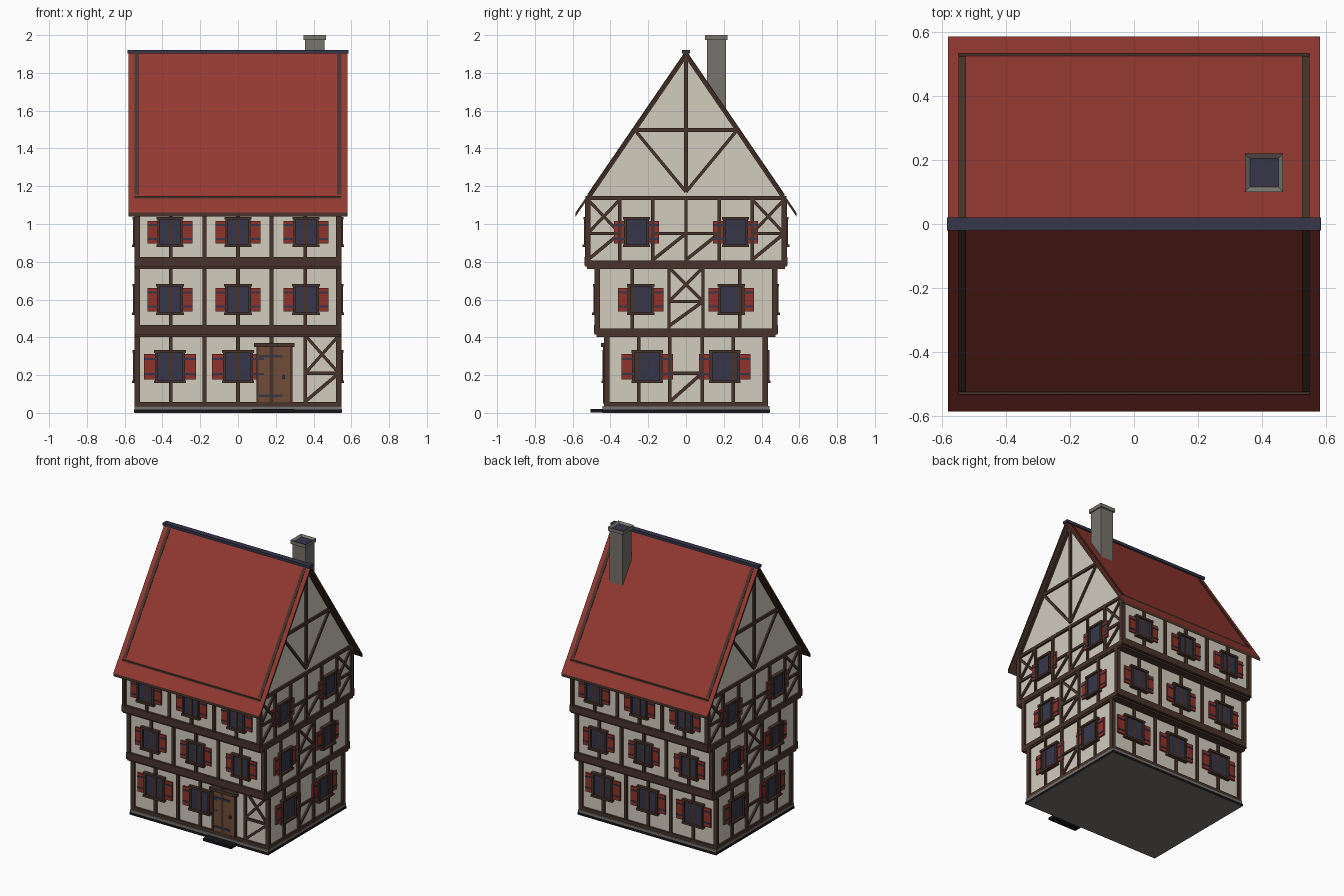
import bpy, bmesh, math
from mathutils import Matrix, Vector

cube = bpy.data.objects.get("Cube")
if cube:
    bpy.data.objects.remove(cube, do_unlink=True)


def material(name, hex_code):
    srgb = [int(hex_code[i:i + 2], 16) / 255 for i in (0, 2, 4)]
    lin = [c / 12.92 if c < 0.04 else ((c + 0.055) / 1.055) ** 2.4 for c in srgb]
    m = bpy.data.materials.new(name)
    m.use_nodes = True
    m.diffuse_color = (*lin, 1)
    m.node_tree.nodes["Principled BSDF"].inputs["Base Color"].default_value = (*lin, 1)
    return m


PLASTER = material("cream plaster", "d2ccbe")
TIMBER = material("dark timber", "49342b")
TILE = material("red roof tile", "933931")
SHUTTER = material("red shutter paint", "8e322c")
SLATE = material("dark blue slate", "36364a")
DOOR = material("door wood", "704c38")
STONE = material("grey stone", "77736d")
BLACK = material("black footing", "17151a")

parts = {}


def part(name, *mats):
    if name not in parts:
        parts[name] = (bmesh.new(), mats)
    return parts[name][0]


def add_box(name, mat, x, y, z):
    """Axis-aligned box from three (low, high) ranges."""
    mid = Vector([sum(r) / 2 for r in (x, y, z)])
    size = [r[1] - r[0] for r in (x, y, z)]
    m = Matrix.Translation(mid) @ Matrix.Diagonal((*size, 1))
    return bmesh.ops.create_cube(part(name, mat), size=1, matrix=m)["verts"]


def add_prism(name, mats, outline, half):
    """Extrude a (y, z) outline along x."""
    bm = part(name, *mats)
    face = bm.faces.new([bm.verts.new((-half, y, z)) for y, z in outline])
    out = bmesh.ops.extrude_face_region(bm, geom=[face])["geom"]
    bmesh.ops.translate(bm, vec=(2 * half, 0, 0),
                        verts=[v for v in out if isinstance(v, bmesh.types.BMVert)])
    bmesh.ops.recalc_face_normals(bm, faces=bm.faces)
    return bm


class Wall:
    """One wall; u runs to the right as seen from outside, quarter turns pick the side."""

    def __init__(self, label, turn, dist):
        self.label, self.dist = label, dist
        self.rot = Matrix.Rotation(turn * math.pi / 2, 4, 'Z')

    def beam(self, name, mat, a, b, width, depth):
        (u0, z0), (u1, z1) = a, b
        length, angle = math.hypot(u1 - u0, z1 - z0), math.atan2(z1 - z0, u1 - u0)
        back = 0.01
        m = (self.rot @ Matrix.Translation(((u0 + u1) / 2, -self.dist - (depth - back) / 2, (z0 + z1) / 2))
             @ Matrix.Rotation(-angle, 4, 'Y') @ Matrix.Diagonal((length, depth + back, width, 1)))
        bmesh.ops.create_cube(part(self.label + "_" + name, mat), size=1, matrix=m)

    def timber(self, a, b, width=0.02, depth=0.013):
        self.beam("timbers", TIMBER, a, b, width, depth)

    def plate(self, name, mat, u, z, depth):
        zm = sum(z) / 2
        self.beam(name, mat, (u[0], zm), (u[1], zm), z[1] - z[0], depth)

    def window(self, u, z0, z1, half, reach):
        self.plate("panes", SLATE, (u - half, u + half), (z0, z1), 0.010)
        for s in (-1, 1):
            self.beam("window_frames", TIMBER, (u + s * (half - 0.007), z0), (u + s * (half - 0.007), z1), 0.014, 0.021)
            span = sorted((u + s * half, u + s * reach))
            self.plate("shutters", SHUTTER, span, (z0 + 0.012, z1 - 0.014), 0.011)
            for k in (0.25, 0.75):
                z = z0 + k * (z1 - z0)
                self.plate("shutter_straps", SLATE, span, (z - 0.005, z + 0.005), 0.014)
        for z, d in ((z0, 0.027), (z1, 0.023)):
            self.plate("window_frames", TIMBER, (u - half - 0.004, u + half + 0.004), (z - 0.007, z + 0.007), d)

    def brace(self, u0, u1, z0, rail, z1, cross=True):
        """Rail with a rising strut below and an optional cross above."""
        self.timber((u0, rail), (u1, rail), 0.017, 0.012)
        self.timber((u0, z0), (u1, rail), 0.018, 0.011)
        if cross:
            self.timber((u0, rail), (u1, z1), 0.016, 0.011)
            self.timber((u0, z1), (u1, rail), 0.016, 0.010)


# Storeys: half depth, floor, ceiling, side posts, side window offset, window heights, sizes
HALF_X = 0.535
STOREYS = [
    dict(hw=0.42, z=(0.035, 0.42), posts=(0.085, 0.25, 0.42), win=0.205, wz=(0.165, 0.325), size=(0.08, 0.137)),
    dict(hw=0.47, z=(0.42, 0.78), posts=(0.09, 0.285, 0.47), win=0.24, wz=(0.525, 0.675), size=(0.069, 0.12)),
    dict(hw=0.52, z=(0.78, 1.13), posts=(0, 0.175, 0.35, 0.52), win=0.262, wz=(0.885, 1.03), size=(0.067, 0.12)),
]

for n, s in enumerate(STOREYS):
    hw, (z0, z1) = s["hw"], s["z"]
    add_box("plaster_walls", PLASTER, (-HALF_X, HALF_X), (-hw, hw), (z0, z1))

    # Long walls, front and back
    for label, turn in (("front", 0), ("back", 2)):
        w = Wall(label, turn, hw)
        for i in range(-3, 4):
            u = i * 0.178
            w.timber((u, z0), (u, z1), 0.02 if abs(i) < 3 else 0.028)
        for u in (-0.36, 0, 0.36):
            if not (label == "front" and n == 0 and u > 0):
                w.window(u, *s["wz"], *s["size"])
        if n:
            w.plate("timbers", TIMBER, (-0.548, 0.548), (z0, z0 + 0.045), 0.017)

    # Gable-end walls, right and left
    for label, turn in (("right", 1), ("left", 3)):
        w = Wall(label, turn, HALF_X)
        for u in {p * k for p in s["posts"] for k in (-1, 1)}:
            w.timber((u, z0), (u, z1), 0.018 if abs(u) < hw else 0.028)
        for u in (-s["win"], s["win"]):
            w.window(u, *s["wz"], *s["size"])
        if n == 0:
            w.brace(-0.085, 0.085, 0.06, 0.21, 0.40, cross=False)
        elif n == 1:
            w.brace(-0.09, 0.09, 0.46, 0.59, 0.77)
        else:
            for u in (-0.52, 0.35):
                w.brace(u, u + 0.17, 0.81, 0.95, 1.13)
            for u in (-0.175, 0):
                w.brace(u, u + 0.175, 0.81, 0.95, 1.13, cross=False)

    # Sill or jetty beams round the storey
    e = hw + 0.014
    if n == 0:
        add_box("sill_beam", TIMBER, (-0.547, 0.547), (-e, e), (0.035, 0.058))
    else:
        add_box("jetty_beams", TIMBER, (-0.549, 0.549), (-e, e), (z0 - 0.006, z0 + 0.026))
        add_box("jetty_beams", TIMBER, (-0.546, 0.546), (-e + 0.01, e - 0.01), (z0 - 0.018, z0))

# Wall plate under the roof
add_box("wall_plate", TIMBER, (-0.548, 0.548), (-0.533, 0.533), (1.126, 1.148))

# Front door bay with cross bracing
front = Wall("front", 0, STOREYS[0]["hw"])
front.brace(0.356, 0.534, 0.06, 0.21, 0.41)
front.plate("door", DOOR, (0.10, 0.285), (0.05, 0.35), 0.0125)
front.timber((0.178, 0.05), (0.178, 0.35), 0.016, 0.015)
for u in (0.103, 0.282):
    front.beam("door_frame", TIMBER, (u, 0.05), (u, 0.35), 0.012, 0.02)
front.plate("door_frame", TIMBER, (0.085, 0.298), (0.348, 0.37), 0.03)
for z in (0.09, 0.30):
    front.plate("door_hinges", SLATE, (0.11, 0.235), (z - 0.007, z + 0.007), 0.017)
front.plate("door_handle", SLATE, (0.236, 0.25), (0.18, 0.20), 0.022)
add_box("door_step", BLACK, (0.075, 0.30), (-0.505, -0.43), (0.002, 0.02))

# Plinth
add_box("stone_plinth", STONE, (-0.547, 0.547), (-0.442, 0.442), (0, 0.037))
add_box("footing_band", BLACK, (-0.55, 0.55), (-0.445, 0.445), (0.001, 0.017))

# Gable ends and their timbers
add_prism("gable_plaster", (PLASTER,), [(-0.505, 1.12), (0.505, 1.12), (0.505, 1.15), (0, 1.89), (-0.505, 1.15)], HALF_X)
for label, turn in (("right", 1), ("left", 3)):
    w = Wall(label + "_gable", turn, HALF_X)
    w.timber((0, 1.17), (0, 1.89))
    w.timber((-0.27, 1.497), (0.27, 1.497))
    for s in (-1, 1):
        w.timber((0, 1.17), (s * 0.265, 1.49), 0.017, 0.011)
        w.timber((s * 0.512, 1.15), (0, 1.898), 0.025)

# Roof: tiles above, timber on the underside and edges
RIDGE, EAVE, REACH, THICK = 1.915, 1.06, 0.585, 0.021
roof = add_prism("roof", (TIMBER, TILE), [
    (-REACH, EAVE), (0, RIDGE), (REACH, EAVE),
    (REACH, EAVE - THICK), (0, RIDGE - THICK), (-REACH, EAVE - THICK)], 0.58)
for f in roof.faces:
    f.material_index = int(f.normal.z > 0.1)
add_box("ridge_cap", SLATE, (-0.584, 0.584), (-0.02, 0.02), (1.902, 1.922))

# Chimney with a sunken flue
add_box("chimney_stack", STONE, (0.355, 0.457), (0.11, 0.212), (1.5, 1.98))
cap = part("chimney_cap", STONE, SLATE)
add_box("chimney_cap", STONE, (0.346, 0.466), (0.1, 0.22), (1.974, 2.0))
cap.normal_update()
top = max(cap.faces, key=lambda f: f.calc_center_median().z)
bmesh.ops.inset_region(cap, faces=[top], thickness=0.022)
top.material_index = 1
bmesh.ops.translate(cap, verts=top.verts, vec=(0, 0, -0.012))

# Turn every part into an object
for name, (bm, mats) in parts.items():
    mesh = bpy.data.meshes.new(name)
    bm.to_mesh(mesh)
    bm.free()
    for m in mats:
        mesh.materials.append(m)
    bpy.context.collection.objects.link(bpy.data.objects.new(name, mesh))
